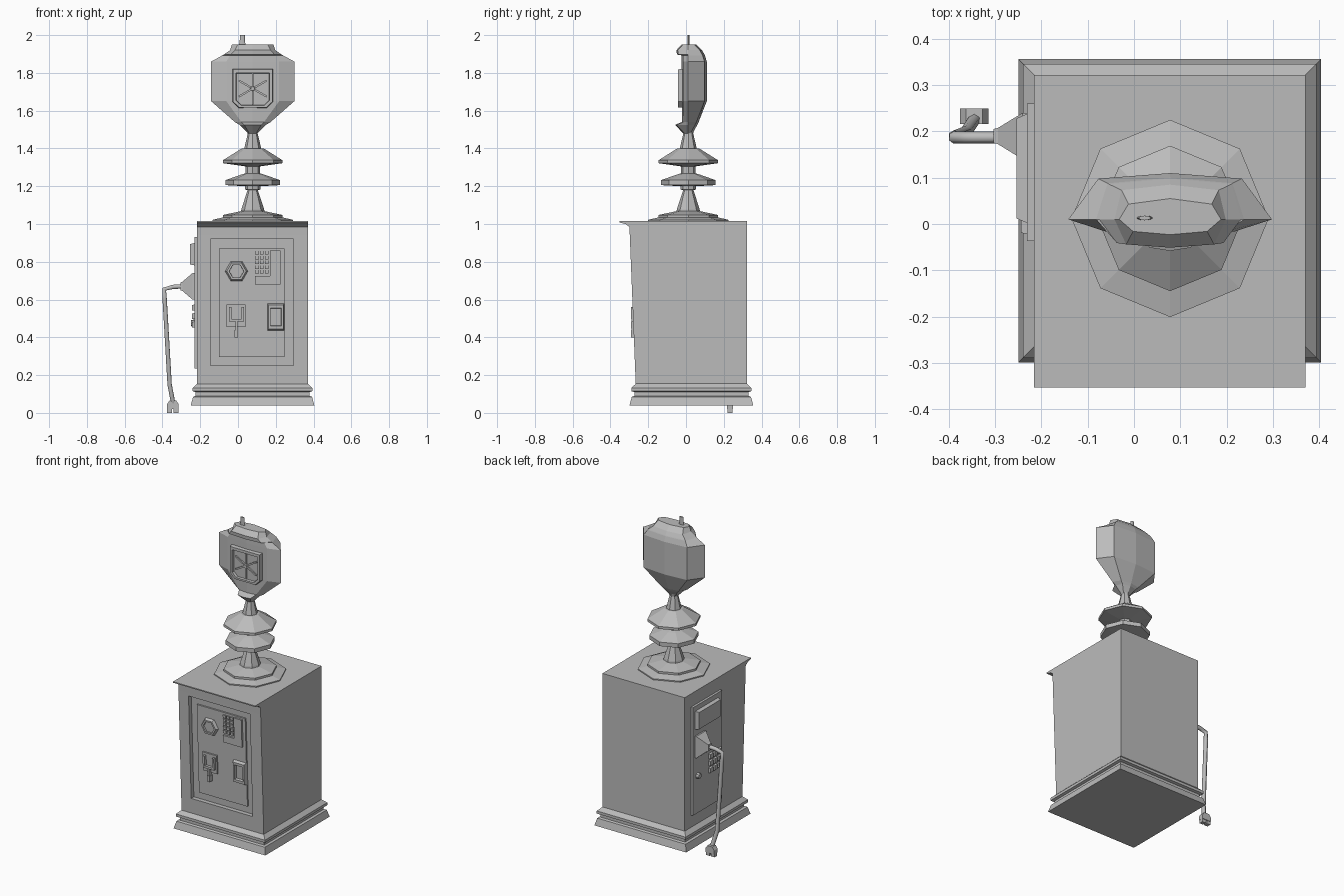
import bpy, bmesh, math
from mathutils import Vector

cube = bpy.data.objects.get("Cube")
if cube:
    bpy.data.objects.remove(cube, do_unlink=True)

grey = bpy.data.materials.new("plain_grey")
grey.use_nodes = True
grey.diffuse_color = (0.5, 0.5, 0.5, 1)
grey.node_tree.nodes["Principled BSDF"].inputs["Base Color"].default_value = grey.diffuse_color

CX, CY = 0.078, 0.012          # column axis
LEFT, RIGHT = -0.216, 0.37     # cabinet sides
BACK, TOP = 0.322, 1.015


def make(name, rings, caps=True, closed=False):
    """Skin a list of point rings into one object."""
    bm = bmesh.new()
    loops = [[bm.verts.new(p) for p in ring] for ring in rings]
    n = len(loops[0])
    pairs = list(zip(loops, loops[1:]))
    if closed:
        pairs.append((loops[-1], loops[0]))
    for a, b in pairs:
        for i in range(n):
            j = (i + 1) % n
            bm.faces.new((a[i], a[j], b[j], b[i]))
    if caps and not closed:
        bm.faces.new(loops[0][::-1])
        bm.faces.new(loops[-1])
    bmesh.ops.recalc_face_normals(bm, faces=bm.faces)
    mesh = bpy.data.meshes.new(name)
    bm.to_mesh(mesh)
    bm.free()
    mesh.materials.append(grey)
    obj = bpy.data.objects.new(name, mesh)
    bpy.context.collection.objects.link(obj)
    return obj


# Surface frames: (u, v, distance outwards) to a point
def front(u, v, d):
    return Vector((u, -0.30 + (1 - v) * 0.04 - d, v))


def side(u, v, d):
    return Vector((LEFT - d, u, v))


def dial(u, v, d):
    return Vector((CX + u, -0.02 - d, 1.717 + v))


def rect(u0, u1, v0, v1):
    return [(u0, v0), (u1, v0), (u1, v1), (u0, v1)]


def scaled(pts, s):
    mu = sum(p[0] for p in pts) / len(pts)
    mv = sum(p[1] for p in pts) / len(pts)
    return [(mu + (u - mu) * s, mv + (v - mv) * s) for u, v in pts]


def slab(name, place, pts, d0, d1, taper=1):
    return make(name, [[place(u, v, d0) for u, v in pts],
                       [place(u, v, d1) for u, v in scaled(pts, taper)]])


def frame(name, place, pts, inner, d0, d1, taper=1):
    levels = [(1, d0), (taper, d1), (inner, d1), (inner * 0.95, d0)]
    return make(name, [[place(u, v, d) for u, v in scaled(pts, s)] for s, d in levels],
                closed=True)


def polygon(u, v, r, n, turn=0):
    return [(u + r * math.cos(turn + math.tau * i / n),
             v + r * math.sin(turn + math.tau * i / n)) for i in range(n)]


# Cabinet with overhanging front lip
profile = [(BACK, 0.14), (BACK, TOP), (-0.353, TOP), (-0.353, 1.008), (-0.32, 1.0),
           (-0.30, 0.985), (front(0, 0.94, 0).y, 0.94), (front(0, 0.14, 0).y, 0.14)]
cabinet = make("cabinet", [[(x, y, z) for y, z in profile] for x in (LEFT, RIGHT)])
cutter = slab("door_cutter", front, rect(-0.145, 0.293, 0.25, 0.92), -0.028, 0.15)
cutter.hide_render = True
cut = cabinet.modifiers.new("door_recess", "BOOLEAN")
cut.object, cut.operation, cut.solver = cutter, "DIFFERENCE", "EXACT"
bpy.context.view_layer.objects.active = cabinet
bpy.ops.object.modifier_apply(modifier=cut.name)
bpy.data.objects.remove(cutter, do_unlink=True)

# Stepped plinth
steps = [(0.034, 0.04), (0.022, 0.085), (0.008, 0.09), (0.008, 0.11),
         (0.024, 0.115), (0.024, 0.132), (0.0, 0.155)]
make("plinth", [[(x, y, z) for x, y in rect(LEFT - o, RIGHT + o, -0.265 - o, BACK + o)]
                for o, z in steps])

# Front door and its fittings
DOOR = -0.018
slab("front_door", front, rect(-0.10, 0.245, 0.295, 0.87), -0.03, DOOR)
knob = polygon(-0.008, 0.75, 0.06, 6)
frame("dial_knob_rim", front, knob, 0.65, DOOR, 0.0, 0.85)
slab("dial_knob_face", front, scaled(knob, 0.66), DOOR, -0.010)
slab("keypad_plate", front, [(0.09, 0.68), (0.225, 0.68), (0.225, 0.86), (0.17, 0.86),
                             (0.17, 0.725), (0.09, 0.725)], DOOR, -0.006)
for row in range(5):
    for col in range(3):
        u, v = 0.09 + col * 0.026, 0.738 + row * 0.025
        slab("keypad_button", front, rect(u, u + 0.02, v, v + 0.018), DOOR, -0.010)
tray = rect(0.155, 0.245, 0.435, 0.58)
frame("return_tray_rim", front, tray, 0.65, DOOR, 0.0, 0.88)

# Coin latch: plate, two prongs, crossbar and pull
slab("latch_plate", front, rect(-0.06, 0.04, 0.455, 0.575), DOOR, -0.008)
for u in (-0.048, 0.018):
    slab("latch_prong", front, rect(u, u + 0.013, 0.49, 0.56), -0.01, 0.010)
slab("latch_bar", front, rect(-0.048, 0.031, 0.483, 0.497), -0.01, 0.010)
slab("latch_pull", front, rect(-0.014, -0.003, 0.44, 0.485), -0.012, 0.012)
slab("latch_grip", front, rect(-0.018, 0.001, 0.40, 0.44), -0.016, 0.014)

# Side service panel
slab("side_panel", side, rect(-0.037, 0.26, 0.235, 0.93), -0.01, 0.015)
slab("side_box", side, rect(0.0, 0.24, 0.78, 0.90), 0.01, 0.038, 0.9)
for row in range(3):
    for col in range(3):
        u, v = -0.022 + col * 0.045, 0.45 + row * 0.045
        slab("side_button", side, rect(u, u + 0.035, v, v + 0.034), 0.01, 0.028, 0.85)
slab("side_knob", side, polygon(0.21, 0.475, 0.022, 8), 0.01, 0.032, 0.7)
socket = rect(0.14, 0.24, 0.60, 0.74)
make("cable_socket", [[side(u, v, d) for u, v in scaled(socket, s)]
                      for s, d in ((1, 0.01), (1, 0.025), (0.35, 0.078), (0.3, 0.088))])

# Hanging cable with plug
path = [(-0.29, 0.187, 0.67), (-0.345, 0.187, 0.667), (-0.39, 0.187, 0.655),
        (-0.388, 0.19, 0.60), (-0.362, 0.20, 0.15), (-0.343, 0.228, 0.05)]
curve = bpy.data.curves.new("cable", "CURVE")
curve.dimensions = "3D"
curve.bevel_depth, curve.bevel_resolution, curve.use_fill_caps = 0.013, 1, True
spline = curve.splines.new("POLY")
spline.points.add(len(path) - 1)
for point, co in zip(spline.points, path):
    point.co = (*co, 1)
curve.materials.append(grey)
bpy.context.collection.objects.link(bpy.data.objects.new("cable", curve))
make("plug", [[(x, y, z) for x, y in rect(-0.345 - w, -0.345 + w, 0.216, 0.25)]
              for w, z in ((0.031, 0.02), (0.031, 0.045), (0.018, 0.065))])
for x in (-0.362, -0.328):
    make("plug_foot", [[(u, y, z) for u, y in rect(x - 0.013, x + 0.013, 0.22, 0.246)]
                       for z in (0, 0.025)])

# Turned column
turning = [(0.213, 1.01), (0.213, 1.022), (0.157, 1.035), (0.157, 1.048), (0.062, 1.068),
           (0.06, 1.08), (0.027, 1.18), (0.04, 1.182), (0.04, 1.20), (0.145, 1.206),
           (0.145, 1.232), (0.06, 1.262), (0.038, 1.268), (0.038, 1.305), (0.06, 1.308),
           (0.157, 1.322), (0.157, 1.338), (0.058, 1.40), (0.045, 1.40), (0.026, 1.48),
           (0.035, 1.51)]
make("column", [[(x, y, z) for x, y in polygon(CX, CY, r, 8)] for r, z in turning])

# Shield-shaped head: z, tip half width, back half width, back y, front half width, front y
levels = [(1.48, 0.026, 0.02, 0.035, 0.018, -0.012), (1.525, 0.07, 0.05, 0.06, 0.045, -0.055),
          (1.54, 0.095, 0.065, 0.067, 0.06, -0.018), (1.65, 0.22, 0.155, 0.11, 0.14, -0.02),
          (1.86, 0.22, 0.155, 0.11, 0.14, -0.02), (1.893, 0.16, 0.135, 0.10, 0.12, -0.02),
          (1.897, 0.153, 0.132, 0.098, 0.115, -0.045), (1.92, 0.12, 0.105, 0.085, 0.095, -0.048),
          (1.95, 0.11, 0.09, 0.055, 0.08, -0.02)]
rings = []
for z, wt, wb, yb, wf, yf in levels:
    half = [(0, yb), (wb, yb - 0.012), (wt, 0.01), (wf, yf + 0.004), (0, yf - 0.003)]
    loop = half + [(-x, y) for x, y in half[3:0:-1]]
    rings.append([(CX + x, y, z) for x, y in loop])
make("head", rings)

# Head dial: rim, octagonal ring, spokes and hub
face = [(-0.108, 0.105), (-0.108, -0.07), (-0.075, -0.102),
        (0.075, -0.102), (0.108, -0.07), (0.108, 0.105)]
frame("dial_rim", dial, face, 0.83, -0.005, 0.022, 0.97)
slab("dial_plate", dial, scaled(face, 0.84), -0.005, 0.006)
for k in range(3):
    a = math.pi / 2 + k * math.pi / 3
    c, s = math.cos(a), math.sin(a)
    length = 0.085
    bar = [(c * length * i - s * 0.005 * j, s * length * i + c * 0.005 * j)
           for i, j in ((-1, -1), (1, -1), (1, 1), (-1, 1))]
    slab("dial_spoke", dial, bar, 0.0, 0.014)
slab("dial_hub", dial, polygon(0, 0, 0.015, 8), 0.0, 0.02, 0.7)

# Flat pin on top of the head
make("top_pin", [[(0.023 + w * math.cos(t), 0.013 + 0.005 * math.sin(t), z)
                  for t in (math.tau * i / 8 for i in range(8))]
                 for w, z in ((0.02, 1.94), (0.014, 1.965), (0.013, 2.0))])
